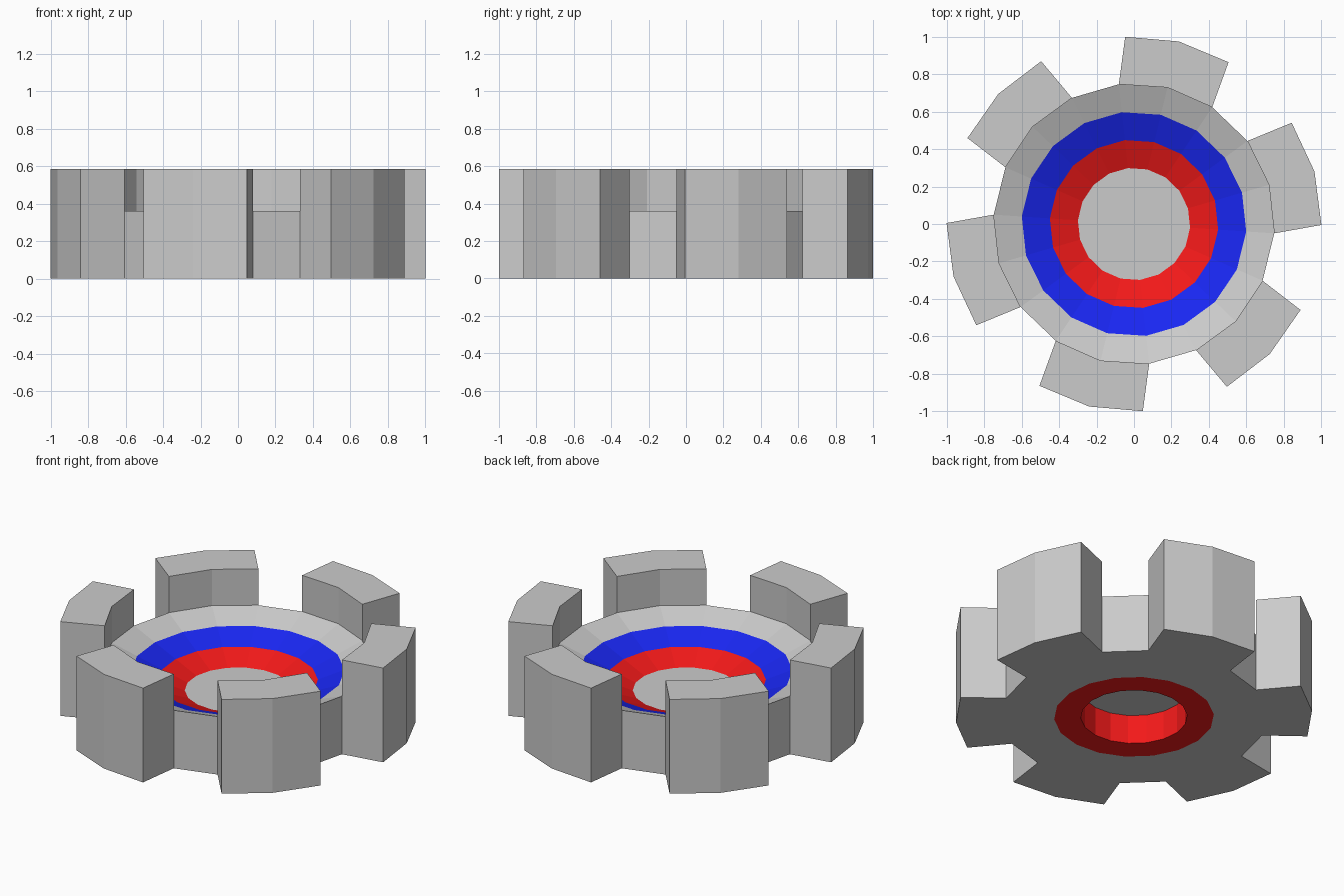
import bpy, bmesh, math

if "Cube" in bpy.data.objects:
    bpy.data.objects.remove(bpy.data.objects["Cube"])

PHASE = 16.2   # rotation of the whole wheel, degrees
SIDES = 18


def polar(r, deg, z):
    a = math.radians(deg)
    return (r * math.cos(a), r * math.sin(a), z)


def finish(name, bm, color=None):
    bmesh.ops.recalc_face_normals(bm, faces=bm.faces)
    mesh = bpy.data.meshes.new(name)
    bm.to_mesh(mesh)
    bm.free()
    obj = bpy.data.objects.new(name, mesh)
    bpy.context.collection.objects.link(obj)
    if color:
        mat = bpy.data.materials.new(name + "_paint")
        mat.diffuse_color = color
        mat.use_nodes = True
        mat.node_tree.nodes["Principled BSDF"].inputs["Base Color"].default_value = mat.diffuse_color
        mesh.materials.append(mat)
    return obj


def ring(name, profile, color=None):
    """Revolve a closed (radius, height) profile."""
    bm = bmesh.new()
    loops = [[bm.verts.new(polar(r, PHASE + 360 / SIDES * i, z)) for r, z in profile]
             for i in range(SIDES)]
    n = len(profile)
    for i in range(SIDES):
        a, b = loops[i], loops[(i + 1) % SIDES]
        for j in range(n):
            k = (j + 1) % n
            bm.faces.new((a[j], b[j], b[k], a[k]))
    return finish(name, bm, color)


def tooth(name, center):
    """Wedge block: three points outside, three inside, extruded up."""
    outline = [(1.0, -16.5), (1.003, 0), (1.0, 16.5), (0.75, 20), (0.75, 0), (0.75, -20)]
    bm = bmesh.new()
    lo = [bm.verts.new(polar(r, center + a, 0)) for r, a in outline]
    hi = [bm.verts.new(polar(r, center + a, 0.585)) for r, a in outline]
    for v in (lo, hi):
        bm.faces.new((v[0], v[1], v[4], v[5]))
        bm.faces.new((v[1], v[2], v[3], v[4]))
    for i in range(6):
        j = (i + 1) % 6
        bm.faces.new((lo[i], lo[j], hi[j], hi[i]))
    return finish(name, bm)


# Dished wheel body with a thin grey underside below the blue ring
ring("wheel_body", [(0.75, 0), (0.75, 0.36), (0.6, 0.3), (0.6, 0.006), (0.45, 0.006), (0.45, 0)])
# Coloured sloping rings
ring("blue_ring", [(0.6, 0.006), (0.6, 0.3), (0.45, 0.24), (0.45, 0.006)], (0.01, 0.02, 0.9, 1))
ring("red_ring", [(0.45, 0), (0.45, 0.24), (0.3, 0.18), (0.3, 0)], (0.9, 0.01, 0.01, 1))

# Centre plate, open underneath
bm = bmesh.new()
bm.faces.new([bm.verts.new(polar(0.3, PHASE + 360 / SIDES * i, 0.18)) for i in range(SIDES)])
finish("centre_plate", bm)

# Six teeth around the rim
for i in range(6):
    tooth(f"tooth_{i + 1}", PHASE + 60 * i)
